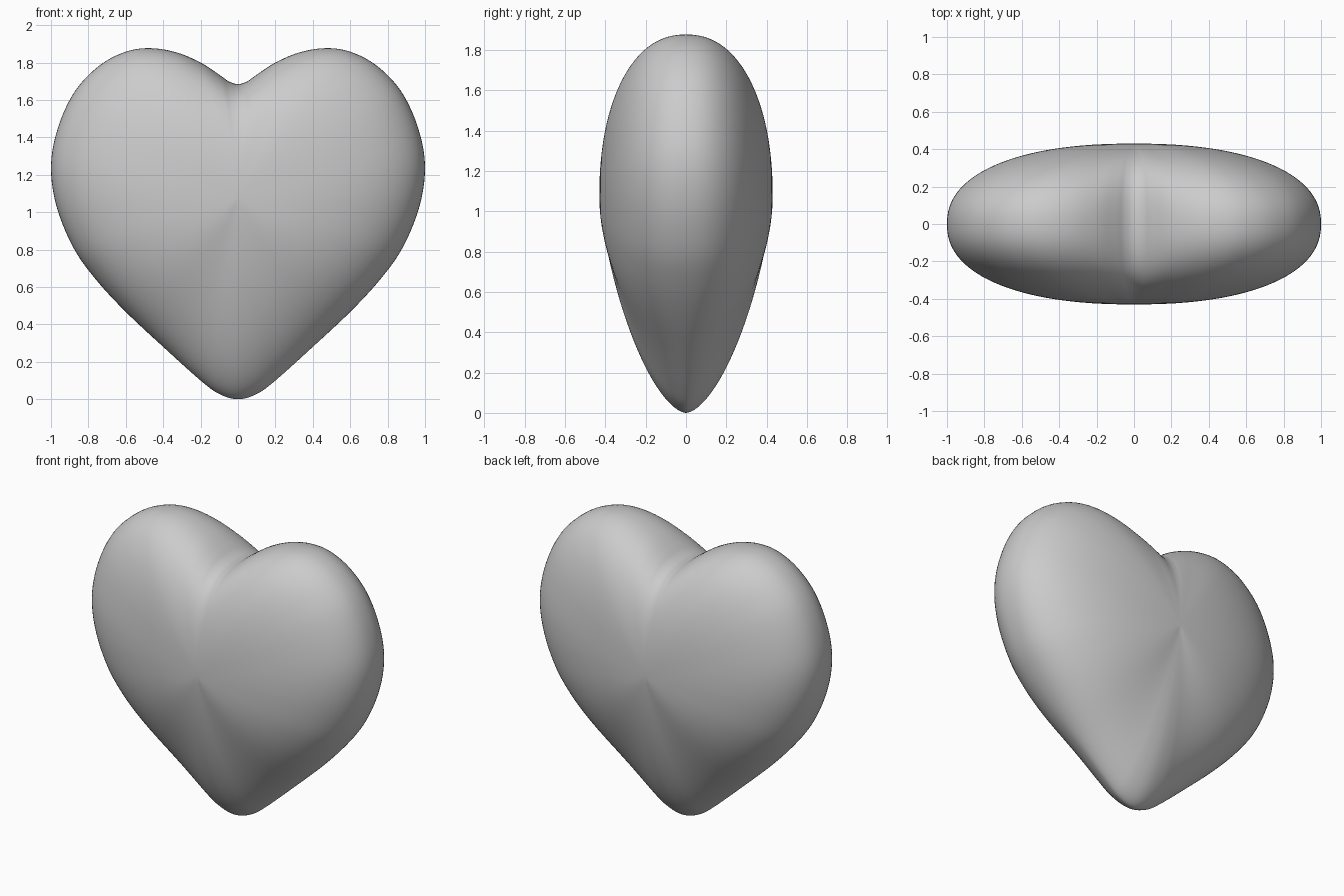
import bpy, bmesh, math
from mathutils import Vector

if "Cube" in bpy.data.objects:
    bpy.data.objects.remove(bpy.data.objects["Cube"], do_unlink=True)

MID = 1.08      # height of the thickest point
DEPTH = 0.43    # half thickness
STEPS = 5       # outline points per span
RINGS = 56      # rings from front centre to back centre

# Half outline from the cleft, around the lobe, down to the tip
half = [(0, 1.685), (.05, 1.7), (.1, 1.735), (.2, 1.8), (.33, 1.855), (.47, 1.877),
        (.6, 1.858), (.74, 1.785), (.87, 1.65), (.96, 1.46), (1, 1.25), (.97, 1.03),
        (.88, .81), (.76, .64), (.6, .467), (.4, .28), (.2, .1), (.1, .028), (0, 0)]
points = [Vector(p) for p in half + [(-x, z) for x, z in half[-2:0:-1]]]


def smooth_loop(pts, steps):
    """Closed Catmull-Rom curve through the points."""
    out = []
    n = len(pts)
    for i in range(n):
        a, b, c, d = (pts[(i + k) % n] for k in (-1, 0, 1, 2))
        for j in range(steps):
            t = j / steps
            out.append(0.5 * (2 * b + (c - a) * t + (2 * a - 5 * b + 4 * c - d) * t ** 2
                              + (3 * b - a - 3 * c + d) * t ** 3))
    return out


def surface_point(p, t):
    """Point on the body: p on the outline, t from front (0) to back (pi)."""
    s = math.sin(t)
    r = Vector((p.x, p.y - MID))
    d = r.y / r.length
    low, high = max(0, -d) ** 4, max(0, d)
    a = 2.3 - 0.9 * low - 0.2 * high
    b = 0.435 + 0.165 * low + 0.015 * high
    y = DEPTH * max(0, 1 - s ** a) ** b * (-1 if t < math.pi / 2 else 1)
    # The cleft fades out towards the middle of each face
    fill = 0.14 * math.exp(-(p.x / 0.2) ** 2) * (1 - s * s) * s if d > 0 else 0
    return (s * r.x, y, MID + s * r.y + fill)


# Heart body: rings of the outline, swelling from front to back
outline = smooth_loop(points, STEPS)
bm = bmesh.new()
rings = [[bm.verts.new(surface_point(p, math.pi * k / RINGS)) for p in outline]
         for k in range(1, RINGS)]
n = len(outline)
for lower, upper in zip(rings, rings[1:]):
    for i in range(n):
        j = (i + 1) % n
        bm.faces.new((lower[i], lower[j], upper[j], upper[i]))
for ring, y in ((rings[0], -DEPTH), (rings[-1], DEPTH)):
    centre = bm.verts.new((0, y, MID))
    for i in range(n):
        bm.faces.new((ring[i], ring[(i + 1) % n], centre))
bmesh.ops.recalc_face_normals(bm, faces=bm.faces)
for f in bm.faces:
    f.smooth = True

mesh = bpy.data.meshes.new("heart_body")
bm.to_mesh(mesh)
bm.free()
heart = bpy.data.objects.new("heart_body", mesh)
bpy.context.collection.objects.link(heart)

# Plain grey
grey = bpy.data.materials.new("light_grey")
grey.use_nodes = True
colour = (0.6, 0.6, 0.6, 1)
grey.diffuse_color = colour
grey.node_tree.nodes["Principled BSDF"].inputs["Base Color"].default_value = colour
mesh.materials.append(grey)
